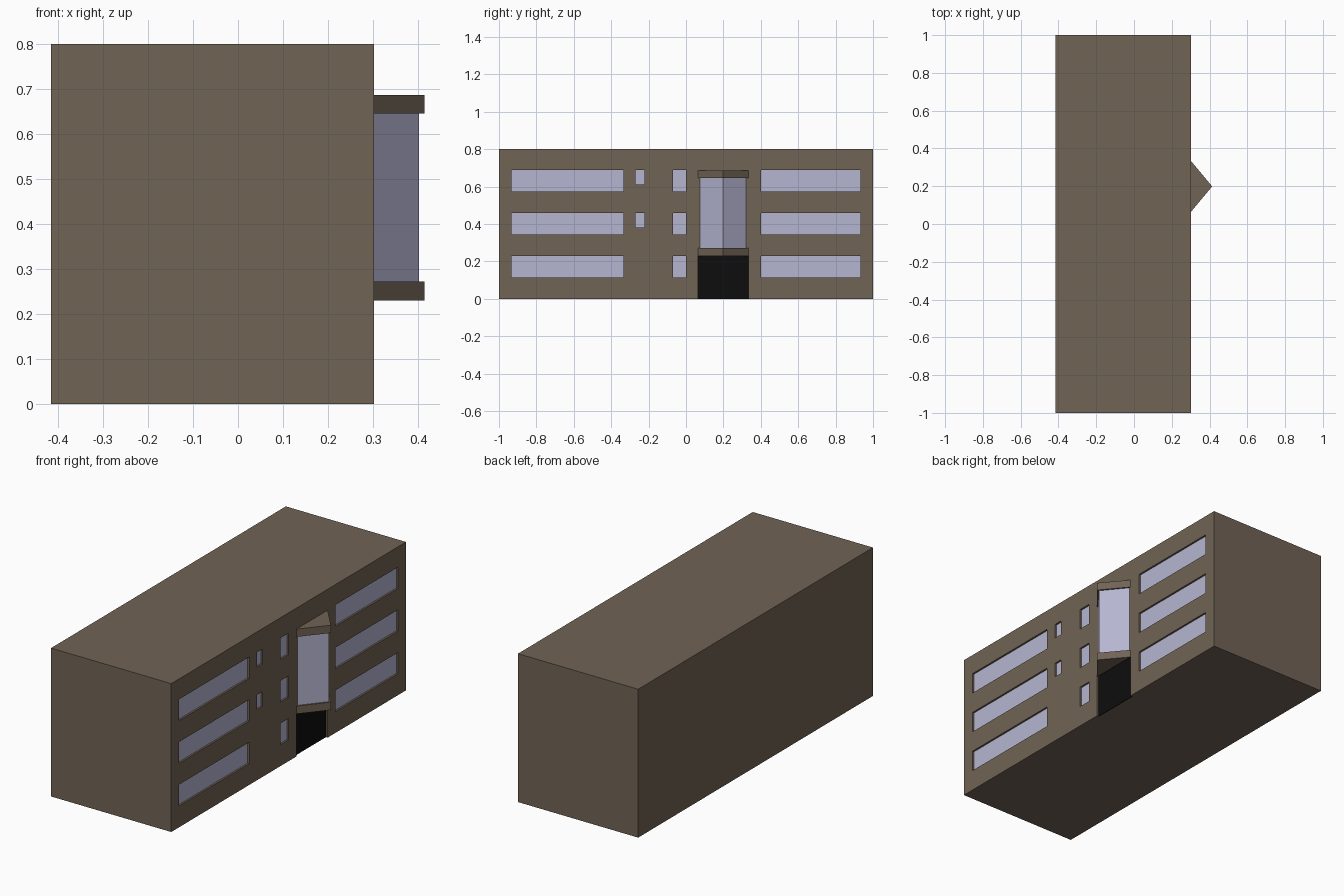
import bpy, bmesh
from mathutils import Matrix, Vector

if "Cube" in bpy.data.objects:
    bpy.data.objects.remove(bpy.data.objects["Cube"])

X0, X1, H = -0.415, 0.302, 0.80      # back wall, facade, height
RECESS = 0.010


def material(name, rgb):
    m = bpy.data.materials.new(name)
    m.diffuse_color = (*rgb, 1)
    m.use_nodes = True
    m.node_tree.nodes["Principled BSDF"].inputs["Base Color"].default_value = m.diffuse_color
    return m


BROWN = material("brown_wall", (0.165, 0.125, 0.09))
GLASS = material("pale_glass", (0.46, 0.46, 0.64))
BLACK = material("dark_entrance", (0.004, 0.004, 0.004))


def finish(name, bm, mat):
    bmesh.ops.recalc_face_normals(bm, faces=bm.faces[:])
    me = bpy.data.meshes.new(name)
    bm.to_mesh(me)
    bm.free()
    me.materials.append(mat)
    ob = bpy.data.objects.new(name, me)
    bpy.context.collection.objects.link(ob)
    return ob


def boxes(name, spans, mat):
    """One object made of boxes given as (x0, x1, y0, y1, z0, z1)."""
    bm = bmesh.new()
    for x0, x1, y0, y1, z0, z1 in spans:
        c = Vector((x0 + x1, y0 + y1, z0 + z1)) / 2
        s = Matrix.Diagonal((x1 - x0, y1 - y0, z1 - z0, 1))
        bmesh.ops.create_cube(bm, size=1, matrix=Matrix.Translation(c) @ s)
    return finish(name, bm, mat)


def wedge(name, y0, y1, apex, z0, z1, mat):
    """Triangular prism standing out from the facade."""
    bm = bmesh.new()
    pts = [(X1, y0), (apex, (y0 + y1) / 2), (X1, y1)]
    face = bm.faces.new([bm.verts.new((x, y, z0)) for x, y in pts])
    ext = bmesh.ops.extrude_face_region(bm, geom=[face])
    top = [v for v in ext["geom"] if isinstance(v, bmesh.types.BMVert)]
    bmesh.ops.translate(bm, verts=top, vec=(0, 0, z1 - z0))
    return finish(name, bm, mat)


# Window layout as (y0, y1, z0, z1)
windows = []
for floor in range(3):
    z = 0.115 + 0.23 * floor
    for y0, y1 in ((-0.932, -0.335), (-0.07, 0.0), (0.40, 0.932)):
        windows.append((y0, y1, z, z + 0.115))
    if floor:
        windows.append((-0.27, -0.222, z + 0.035, z + 0.115))
door = (0.065, 0.333, 0.0, 0.25)

# Main block with shallow recesses for windows and entrance
body = boxes("building_block", [(X0, X1, -1, 1, 0, H)], BROWN)
cuts = [(X1 - RECESS - 0.004, X1 + 0.05, *w) for w in windows]
cuts.append((X1 - RECESS - 0.004, X1 + 0.05, door[0], door[1], -0.05, 0.25))
cutter = boxes("recess_cutter", cuts, BROWN)
cutter.hide_render = True
cutter.hide_viewport = True
cutter.display_type = 'WIRE'
mod = body.modifiers.new("recesses", 'BOOLEAN')
mod.operation = 'DIFFERENCE'
mod.solver = 'EXACT'
mod.object = cutter

# Panes filling the backs of the recesses
back = (X1 - RECESS - 0.004, X1 - RECESS)
boxes("window_panes", [(*back, *w) for w in windows], GLASS)
boxes("entrance_panel", [(*back, *door)], BLACK)

# Projecting triangular bay over the entrance
wedge("bay_lower_band", 0.065, 0.333, 0.414, 0.230, 0.272, BROWN)
wedge("bay_glass", 0.076, 0.322, 0.402, 0.272, 0.645, GLASS)
wedge("bay_upper_band", 0.065, 0.333, 0.414, 0.645, 0.687, BROWN)
